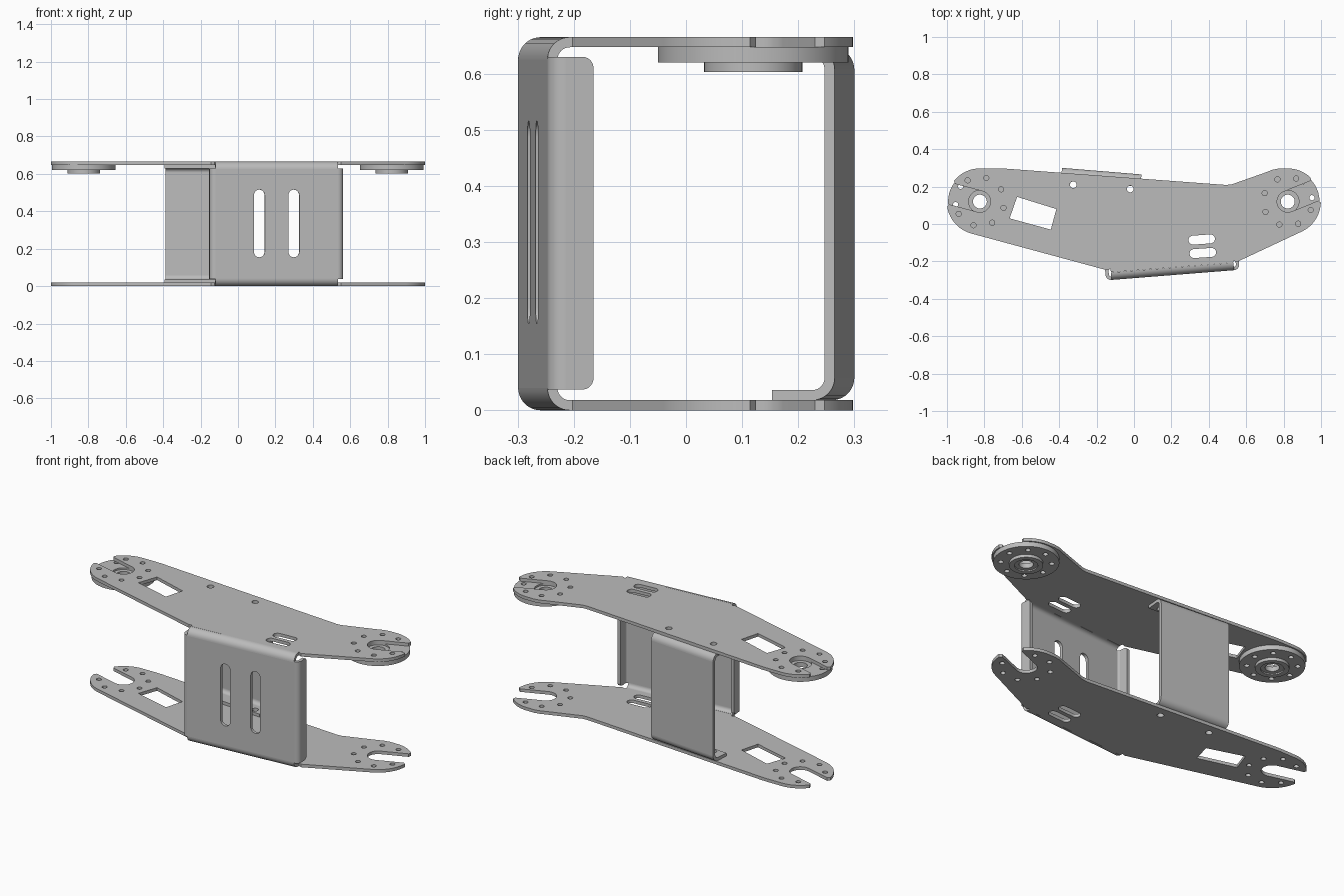
import bpy, bmesh, math
from mathutils import Matrix, Vector

if "Cube" in bpy.data.objects:
    bpy.data.objects.remove(bpy.data.objects["Cube"])

T = 0.018          # sheet thickness
H = 0.665          # overall height
R = 0.04           # outer bend radius

metal = bpy.data.materials.new("grey metal")
metal.diffuse_color = (0.5, 0.5, 0.5, 1)
metal.use_nodes = True
metal.node_tree.nodes["Principled BSDF"].inputs["Base Color"].default_value = metal.diffuse_color


def arc(cx, cy, r, a0, a1, n=10):
    return [(cx + r * math.cos(math.radians(a0 + (a1 - a0) * i / n)),
             cy + r * math.sin(math.radians(a0 + (a1 - a0) * i / n))) for i in range(n + 1)]


def circle(cx, cy, r, n=20):
    return arc(cx, cy, r, 0, 360, n)[:-1]


def slot(cx, cy, half, r, ang):
    """Rounded slot of half length `half` between end centres, turned by ang."""
    dx, dy = half * math.cos(math.radians(ang)), half * math.sin(math.radians(ang))
    return (arc(cx + dx, cy + dy, r, ang - 90, ang + 90)
            + arc(cx - dx, cy - dy, r, ang + 90, ang + 270))


def rect(x0, y0, x1, y1):
    return [(x0, y0), (x1, y0), (x1, y1), (x0, y1)]


def prism(loops, t, matrix):
    """Flat outline (first loop) with holes, thickened by t along local z."""
    bm = bmesh.new()
    edges = []
    for loop in loops:
        vs = [bm.verts.new((x, y, 0)) for x, y in loop]
        edges += [bm.edges.new((vs[i - 1], vs[i])) for i in range(len(vs))]
    bmesh.ops.triangle_fill(bm, use_beauty=True, edges=edges, normal=(0, 0, 1))
    ext = bmesh.ops.extrude_face_region(bm, geom=bm.faces[:])
    moved = [g for g in ext["geom"] if isinstance(g, bmesh.types.BMVert)]
    bmesh.ops.translate(bm, verts=moved, vec=(0, 0, t))
    bm.transform(matrix)
    bmesh.ops.recalc_face_normals(bm, faces=bm.faces[:])
    return bm


def make(name, pieces):
    """Join prisms into one named object."""
    total = bmesh.new()
    for piece in pieces:
        tmp = bpy.data.meshes.new("tmp")
        piece.to_mesh(tmp)
        piece.free()
        total.from_mesh(tmp)
        bpy.data.meshes.remove(tmp)
    mesh = bpy.data.meshes.new(name)
    total.to_mesh(mesh)
    total.free()
    mesh.materials.append(metal)
    ob = bpy.data.objects.new(name, mesh)
    bpy.context.collection.objects.link(ob)
    bpy.ops.object.select_all(action='DESELECT')
    ob.select_set(True)
    bpy.context.view_layer.objects.active = ob
    bpy.ops.object.shade_smooth_by_angle(angle=math.radians(30))


def up(z):
    return Matrix.Translation((0, 0, z))


# ---- side plates: two forked lobes joined by a tapered body ----
LOBE_R, FORK_R = 0.177, 0.057
LEFT, RIGHT = (-0.824, 0.12), (0.822, 0.12)
LEFT_DIR, RIGHT_DIR = 165, 22


def lobe(c, d, a0, a1):
    """Rounded end with an open fork slot pointing in direction d."""
    cx, cy = c
    half = math.degrees(math.asin(FORK_R / LOBE_R))
    u = Vector((math.cos(math.radians(d)), math.sin(math.radians(d))))
    v = Vector((-u.y, u.x))
    lo = Vector(c) + u * 0.153 - v * FORK_R
    hi = Vector(c) + u * 0.153 + v * FORK_R
    return (arc(cx, cy, LOBE_R, a0, d - half - 5, 16) + [tuple(lo)]
            + arc(cx, cy, FORK_R, d - 90, d - 270, 16) + [tuple(hi)]
            + arc(cx, cy, LOBE_R, d + half + 5, a1, 16))


outline = ([(-0.123, -0.258), (0.532, -0.207), (0.531, -0.195), (0.55, -0.203)]
           + lobe(RIGHT, RIGHT_DIR, -65, 90)
           + [(0.775, 0.297), (0.74, 0.29), (0.71, 0.278), (0.52, 0.211), (0.49, 0.209),
              (-0.70, 0.297), (-0.74, 0.298)]
           + lobe(LEFT, LEFT_DIR, 90, 255)
           + [(-0.145, -0.247), (-0.126, -0.24)])


def bolt_ring(c, first, skip=()):
    return [circle(c[0] + 0.131 * math.cos(math.radians(first + 45 * k)),
                   c[1] + 0.131 * math.sin(math.radians(first + 45 * k)), 0.014, 14)
            for k in range(8) if k not in skip]


plate_holes = (bolt_ring(LEFT, LEFT_DIR, (0,)) + bolt_ring(RIGHT, 25, (0,))
               + [circle(-0.325, 0.21, 0.018), circle(-0.02, 0.187, 0.018),
                  slot(0.362, -0.083, 0.047, 0.024, 4), slot(0.368, -0.155, 0.047, 0.024, 4),
                  [(-0.625, 0.145), (-0.415, 0.08), (-0.445, -0.03), (-0.665, 0.03)]])
for name, z in (("lower_plate", 0), ("upper_plate", H - T)):
    make(name, [prism([outline] + plate_holes, T, up(z))])


# ---- bent sheet brackets ----
def frame(origin, end):
    """Axes along the sheet (u), inward (n) and up, plus the sheet length."""
    o, e = Vector((*origin, 0)), Vector((*end, 0))
    u = (e - o).normalized()
    return o, u, Vector((-u.y, u.x, 0)), Vector((0, 0, 1)), (e - o).length


def axes(x, y, z, o):
    m = Matrix((x, y, z)).transposed().to_4x4()
    m.translation = o
    return m


def channel(origin, end, z0, z1, slots=()):
    """Upright web with its top and bottom edges bent inward."""
    o, u, n, k, length = frame(origin, end)
    web = prism([rect(0, z0 + R, length, z1 - R)] + list(slots), T, axes(u, k, n, o))
    bends = [prism([arc(R, z, R, 180, a) + arc(R, z, R - T, a, 180)], length, axes(n, k, u, o))
             for z, a in ((z0 + R, 270), (z1 - R, 90))]
    return [web] + bends


# front bracket: slotted web plus stiffening lips at both ends
A, B = (-0.12, -0.299), (0.535, -0.247)
o, u, n, k, length = frame(A, B)
parts = channel(A, B, 0, H, [slot(x, 0.335, 0.152, 0.029, 90) for x in (0.235, 0.42)])
LIP, Z0, Z1, C = 0.03, 0.037, 0.63, 0.02
for base, side in ((o, -u), (o + u * length, u)):
    parts.append(prism([arc(0, LIP, LIP, -90, 0) + arc(0, LIP, LIP - T, 0, -90)],
                       Z1 - Z0, axes(side, n, k, base + k * Z0)))
    lip = ([(LIP, Z0)] + arc(0.08 - C, Z0 + C, C, -90, 0)
           + arc(0.08 - C, Z1 - C, C, 0, 90) + [(LIP, Z1)])
    parts.append(prism([lip], T, axes(n, k, side, base + side * (LIP - T))))
make("front_bracket", parts)

# rear bracket: plain web with drilled mounting flanges
P, Q = (0.04, 0.265), (-0.385, 0.30)
o, u, n, k, length = frame(P, Q)
parts = channel(P, Q, T, H - T)
flange = [rect(0, R, length, 0.112), circle(0.053, 0.083, 0.018), circle(0.359, 0.085, 0.018)]
for z in (T, H - 2 * T):
    parts.append(prism(flange, T, axes(u, n, k, o + k * z)))
make("rear_bracket", parts)

# ---- bearing hubs under the upper plate ----
for name, c, first in (("left_hub", LEFT, 7), ("right_hub", RIGHT, 9)):
    ring = lambda r: circle(*c, r, 48)
    make(name, [prism([ring(0.17), ring(0.06)] + bolt_ring(c, first), 0.027, up(0.62)),
                prism([ring(0.0875), ring(0.06)], 0.017, up(0.603)),
                prism([ring(0.06), ring(0.037)], 0.027, up(0.61))])
